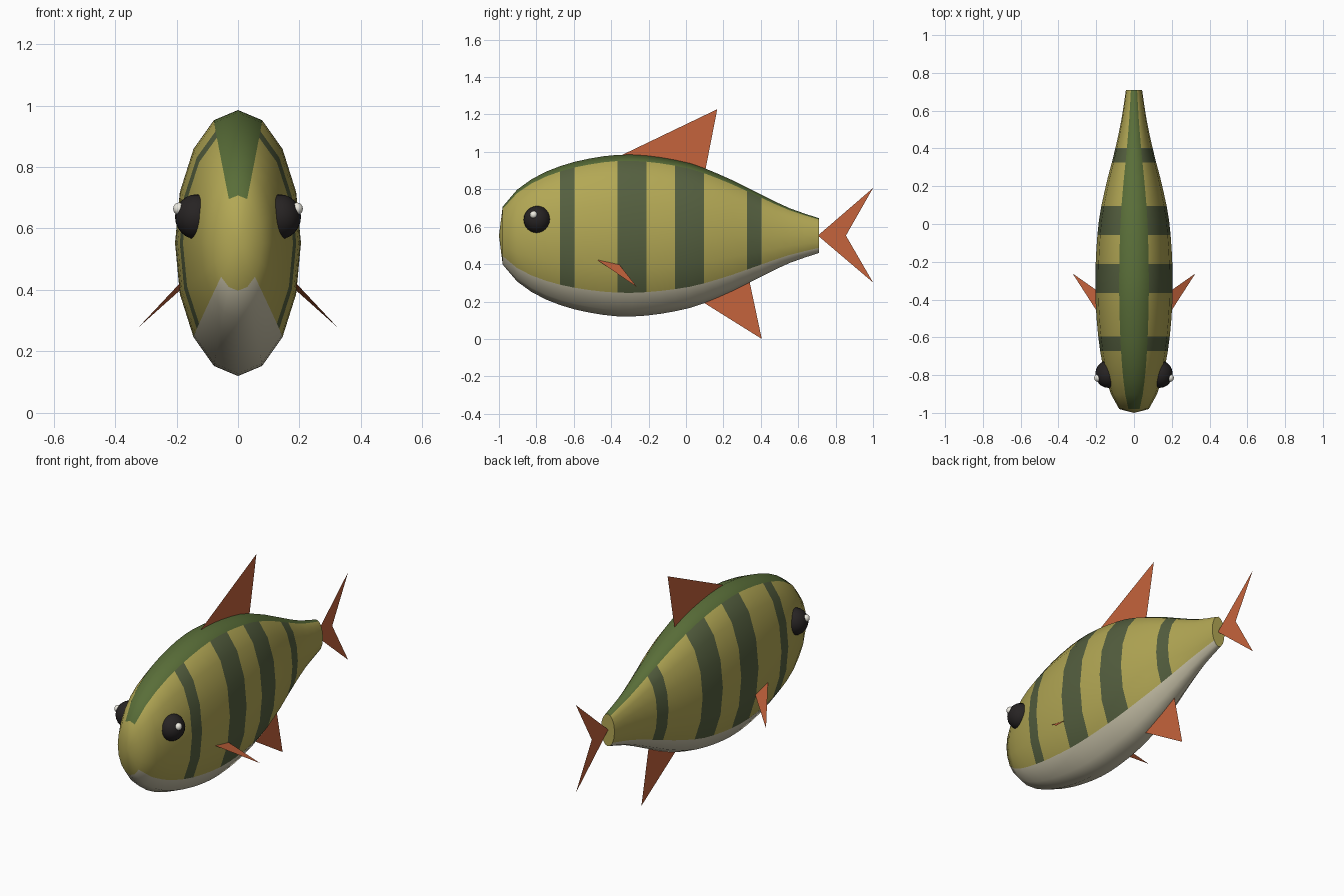
import bpy, bmesh, math

if "Cube" in bpy.data.objects:
    bpy.data.objects.remove(bpy.data.objects["Cube"])

ZC = 0.5525      # height of the body axis
SIDES = 16
SEGS = 22
Y0, Y1 = -0.98, 0.71


def material(name, rgb):
    m = bpy.data.materials.new(name)
    m.diffuse_color = (*rgb, 1)
    m.use_nodes = True
    m.node_tree.nodes["Principled BSDF"].inputs["Base Color"].default_value = m.diffuse_color
    return m


OLIVE = material("olive", (0.45, 0.39, 0.09))
STRIPE = material("stripe", (0.09, 0.115, 0.05))
BACK = material("back_green", (0.10, 0.155, 0.04))
BELLY = material("belly", (0.57, 0.53, 0.39))
FIN = material("fin_orange", (0.56, 0.125, 0.045))
BLACK = material("eye_black", (0.02, 0.017, 0.017))
WHITE = material("glint_white", (0.85, 0.83, 0.75))


def add_object(name, bm, mats):
    mesh = bpy.data.meshes.new(name)
    bm.to_mesh(mesh)
    bm.free()
    for m in mats:
        mesh.materials.append(m)
    ob = bpy.data.objects.new(name, mesh)
    bpy.context.collection.objects.link(ob)
    return ob


def smooth_sample(pts, y):
    """Cubic Hermite interpolation through (y, half height, half width) points."""
    n = len(pts)
    i = max(k for k in range(n - 1) if pts[k][0] <= y + 1e-9)

    def slope(k, c):
        a, b = max(k - 1, 0), min(k + 1, n - 1)
        return (pts[b][c] - pts[a][c]) / (pts[b][0] - pts[a][0])

    d = pts[i + 1][0] - pts[i][0]
    t = (y - pts[i][0]) / d
    return [(2*t**3 - 3*t**2 + 1) * pts[i][c] + (t**3 - 2*t**2 + t) * d * slope(i, c)
            + (3*t**2 - 2*t**3) * pts[i + 1][c] + (t**3 - t**2) * d * slope(i + 1, c)
            for c in (1, 2)]


# Body: elliptical rings, coloured by face
PROFILE = [(-0.98, 0.155, 0.078), (-0.90, 0.248, 0.122), (-0.757, 0.338, 0.164),
           (-0.55, 0.405, 0.194), (-0.30, 0.433, 0.205), (0.0, 0.392, 0.188),
           (0.20, 0.318, 0.150), (0.37, 0.235, 0.106), (0.55, 0.148, 0.067),
           (0.71, 0.093, 0.043)]
STRIPE_SEGS = {4, 8, 9, 12, 13, 17}

bm = bmesh.new()
rings = []
for s in range(SEGS + 1):
    y = Y0 + (Y1 - Y0) * s / SEGS
    h, w = smooth_sample(PROFILE, y)
    rings.append([bm.verts.new((w * math.sin(a), y, ZC + h * math.cos(a)))
                  for a in (2 * math.pi * k / SIDES for k in range(SIDES))])
for s in range(SEGS):
    for k in range(SIDES):
        j = (k + 1) % SIDES
        f = bm.faces.new((rings[s][k], rings[s][j], rings[s + 1][j], rings[s + 1][k]))
        if k in (0, 15):
            f.material_index = 2
        elif 6 <= k <= 9:
            f.material_index = 3
        elif s in STRIPE_SEGS:
            f.material_index = 1
nose = bm.verts.new((0, -1.0, ZC))
for k in range(SIDES):
    bm.faces.new((nose, rings[0][(k + 1) % SIDES], rings[0][k]))
cap = bm.faces.new(rings[-1])
bmesh.ops.recalc_face_normals(bm, faces=bm.faces)
for f in bm.faces:
    f.smooth = f is not cap
for e in cap.edges:
    e.smooth = False
add_object("body", bm, [OLIVE, STRIPE, BACK, BELLY])


# Fins: flat sheets
def fin(name, pts):
    b = bmesh.new()
    b.faces.new([b.verts.new(p) for p in pts])
    bmesh.ops.triangulate(b, faces=b.faces)
    add_object(name, b, [FIN])


fin("dorsal_fin", [(0, -0.36, 0.975), (0, 0.10, 0.885), (0, 0.167, 1.228)])
fin("anal_fin", [(0, 0.085, 0.20), (0, 0.405, 0.0), (0, 0.338, 0.315)])
fin("tail_fin_upper", [(0, 0.705, ZC), (0, 0.855, ZC), (0, 1.0, 0.807)])
fin("tail_fin_lower", [(0, 0.705, ZC), (0, 1.0, 0.302), (0, 0.855, ZC)])


# Eyes with glints
def ball(name, loc, radii, mat):
    b = bmesh.new()
    bmesh.ops.create_uvsphere(b, u_segments=20, v_segments=12, radius=1)
    bmesh.ops.scale(b, vec=radii, verts=b.verts)
    bmesh.ops.translate(b, vec=loc, verts=b.verts)
    for f in b.faces:
        f.smooth = True
    add_object(name, b, [mat])


for side, label in ((1, "right"), (-1, "left")):
    fin(f"pectoral_fin_{label}", [(side * 0.188, -0.475, 0.423),
                                  (side * 0.185, -0.36, 0.402),
                                  (side * 0.325, -0.262, 0.277)])
    ball(f"eye_{label}", (side * 0.135, -0.795, 0.638), (0.07, 0.073, 0.073), BLACK)
    ball(f"eye_glint_{label}", (side * 0.192, -0.815, 0.664), (0.019, 0.02, 0.02), WHITE)
